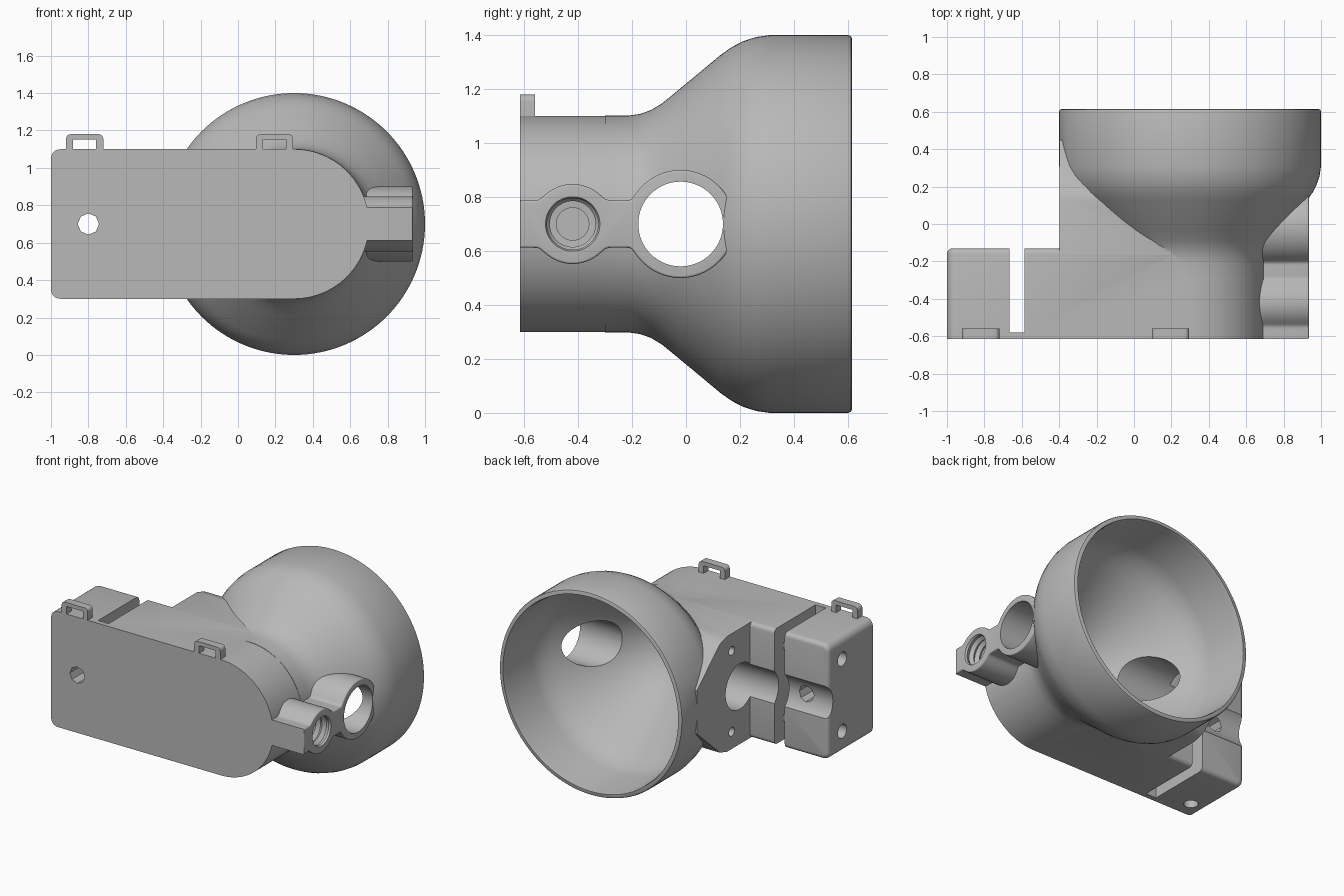
import bpy, bmesh, math
from mathutils import Matrix, Vector

if "Cube" in bpy.data.objects:
    bpy.data.objects.remove(bpy.data.objects["Cube"])

CX, CZ = 0.3, 0.7          # bell axis (runs along y)

grey = bpy.data.materials.new("plain grey")
grey.diffuse_color = (0.48, 0.48, 0.48, 1)
grey.use_nodes = True
grey.node_tree.nodes["Principled BSDF"].inputs["Base Color"].default_value = grey.diffuse_color


def finish(name, bm):
    bmesh.ops.recalc_face_normals(bm, faces=bm.faces)
    me = bpy.data.meshes.new(name)
    bm.to_mesh(me)
    bm.free()
    me.materials.append(grey)
    ob = bpy.data.objects.new(name, me)
    bpy.context.collection.objects.link(ob)
    return ob


def prism(name, pts, axis, a, b, bevel_start=0, bevel_end=0):
    """Extrude a 2D outline from a to b; outline is (x,z) for axis y, (y,z) for axis x."""
    place = (lambda p, t: (p[0], t, p[1])) if axis == 'y' else (lambda p, t: (t, p[0], p[1]))
    bm = bmesh.new()
    lo = [bm.verts.new(place(p, a)) for p in pts]
    hi = [bm.verts.new(place(p, b)) for p in pts]
    n = len(pts)
    caps = [bm.faces.new(lo), bm.faces.new(hi)]
    for i in range(n):
        bm.faces.new((lo[i], lo[(i + 1) % n], hi[(i + 1) % n], hi[i]))
    bmesh.ops.recalc_face_normals(bm, faces=bm.faces)
    for cap, w in zip(caps, (bevel_start, bevel_end)):
        if w:
            bmesh.ops.bevel(bm, geom=list(cap.edges), offset=w, segments=4,
                            profile=0.5, affect='EDGES', clamp_overlap=True)
    return finish(name, bm)


def lathe(name, prof, axis, centre, n=96):
    """Revolve closed (position, radius) profile about the x or y axis."""
    bm = bmesh.new()
    rings = []
    for t, r in prof:
        ring = []
        for i in range(n):
            a = 2 * math.pi * i / n
            u, v = r * math.cos(a), r * math.sin(a)
            co = Vector((u, t, v)) if axis == 'y' else Vector((t, u, v))
            ring.append(bm.verts.new(co + Vector(centre)))
        rings.append(ring)
    for p, q in zip(rings, rings[1:]):
        for i in range(n):
            bm.faces.new((p[i], p[(i + 1) % n], q[(i + 1) % n], q[i]))
    bm.faces.new(rings[0])
    bm.faces.new(rings[-1])
    return finish(name, bm)


def rod(name, axis, centre, r, a, b, n=40):
    """Cylinder along any axis from a to b."""
    rot = {'x': Matrix.Rotation(math.pi / 2, 4, 'Y'),
           'y': Matrix.Rotation(math.pi / 2, 4, 'X'), 'z': Matrix()}[axis]
    c = Vector(centre)
    c['xyz'.index(axis)] = (a + b) / 2
    bm = bmesh.new()
    bmesh.ops.create_cone(bm, cap_ends=True, segments=n, radius1=r, radius2=r,
                          depth=b - a, matrix=Matrix.Translation(c) @ rot)
    return finish(name, bm)


def box(name, x0, x1, y0, y1, z0, z1):
    return prism(name, [(x0, z0), (x1, z0), (x1, z1), (x0, z1)], 'y', y0, y1)


def combine(target, tool, op):
    m = target.modifiers.new(op, 'BOOLEAN')
    m.operation, m.solver, m.object = op, 'EXACT', tool
    bpy.context.view_layer.objects.active = target
    bpy.ops.object.modifier_apply(modifier=m.name)
    bpy.data.objects.remove(tool)


def arc(cx, cz, r, a0, a1, n):
    return [(cx + r * math.cos(math.radians(a0 + (a1 - a0) * i / n)),
             cz + r * math.sin(math.radians(a0 + (a1 - a0) * i / n))) for i in range(n + 1)]


# arm: long body with one rounded end
outline = (arc(CX, CZ, 0.4, -90, 90, 48) + arc(-0.95, 1.05, 0.05, 90, 180, 6)
           + arc(-0.95, 0.35, 0.05, 180, 270, 6))
body = prism("housing", outline, 'y', -0.615, -0.13, bevel_end=0.03)

# bell: flared cup
bell = lathe("bell", [(-0.3, 0.402), (-0.21, 0.402), (-0.17, 0.408), (-0.13, 0.422), (-0.09, 0.446),
                      (-0.03, 0.495), (0.13, 0.628), (0.17, 0.656), (0.21, 0.677),
                      (0.26, 0.693), (0.31, 0.7), (0.6, 0.7), (0.611, 0.696), (0.615, 0.687)],
             'y', (CX, 0, CZ), 128)
combine(body, bell, 'UNION')

# flat-sided web between arm and bell
web = prism("web", [(-0.3, 0.301), (0.12, 0.301), (0.2, 0.325), (0.45, 0.55), (0.45, 0.85),
                    (0.2, 1.075), (0.12, 1.099), (-0.3, 1.099)], 'x', -0.399, 0.25)
combine(body, web, 'UNION')


# side lug: bar blended with two round bosses
def half_height(y):
    s = 0.0
    for c, r in ((-0.42, 0.148), (-0.02, 0.2)):
        s += math.sqrt(max(r * r - (y - c) ** 2, 0)) ** 10
    return (s + 0.088 ** 10) ** 0.1


ys = [-0.615 + 0.775 * i / 90 for i in range(91)]
lug = prism("lug", [(y, CZ - half_height(y)) for y in ys]
            + [(y, CZ + half_height(y)) for y in reversed(ys)], 'x', 0.55, 0.935, bevel_end=0.012)
combine(body, lug, 'UNION')

# cup cavity
cavity = lathe("cavity", [(-0.34, 0.05), (-0.32, 0.13), (-0.27, 0.22), (-0.18, 0.31), (0.14, 0.56),
                          (0.19, 0.6), (0.25, 0.635), (0.32, 0.655), (0.59, 0.665), (0.7, 0.69)],
               'y', (CX, 0, CZ), 128)
combine(body, cavity, 'DIFFERENCE')

# cross bore, clamp slot and small holes
combine(body, rod("cross_bore", 'x', (0, -0.02, CZ), 0.157, -1.2, 1.2, 64), 'DIFFERENCE')
combine(body, box("slot", -0.665, -0.585, -0.58, 0.0, 0, 1.4), 'DIFFERENCE')
combine(body, rod("pin_hole", 'y', (-0.8, 0, CZ), 0.057, -0.8, 0.1, 8), 'DIFFERENCE')
for s in (-1, 1):
    combine(body, rod("bolt_hole", 'x', (0, -0.28, CZ + s * 0.25), 0.048, -1.2, -0.45), 'DIFFERENCE')
    combine(body, rod("web_hole", 'x', (0, 0.07, CZ + s * 0.28), 0.03, -0.6, -0.25), 'DIFFERENCE')
combine(body, rod("under_hole", 'z', (-0.88, -0.5, 0), 0.045, 0.1, 0.4), 'DIFFERENCE')

# threaded socket in the lug
thread = [(0.6, 0.06), (0.74, 0.06)]
for i in range(4):
    thread += [(0.742 + i * 0.045, 0.085), (0.764 + i * 0.045, 0.104)]
thread += [(0.922, 0.095), (0.95, 0.108)]
combine(body, lathe("socket", thread, 'x', (0, -0.42, CZ), 48), 'DIFFERENCE')

# small strap loops on top
loops = []
for x in (-0.82, 0.195):
    pts = [(x - 0.1, 1.09)] + arc(x - 0.075, 1.155, 0.025, 180, 90, 4) \
        + arc(x + 0.075, 1.155, 0.025, 90, 0, 4) + [(x + 0.1, 1.09)]
    loop = prism("strap_loop", pts, 'y', -0.615, -0.56)
    combine(loop, box("loop_gap", x - 0.062, x + 0.062, -0.7, -0.5, 1.1, 1.152), 'DIFFERENCE')
    loops.append(loop)

# smooth shading with crisp edges
for ob in [body] + loops:
    bpy.ops.object.select_all(action='DESELECT')
    ob.select_set(True)
    bpy.context.view_layer.objects.active = ob
    bpy.ops.object.shade_smooth_by_angle(angle=math.radians(30))
